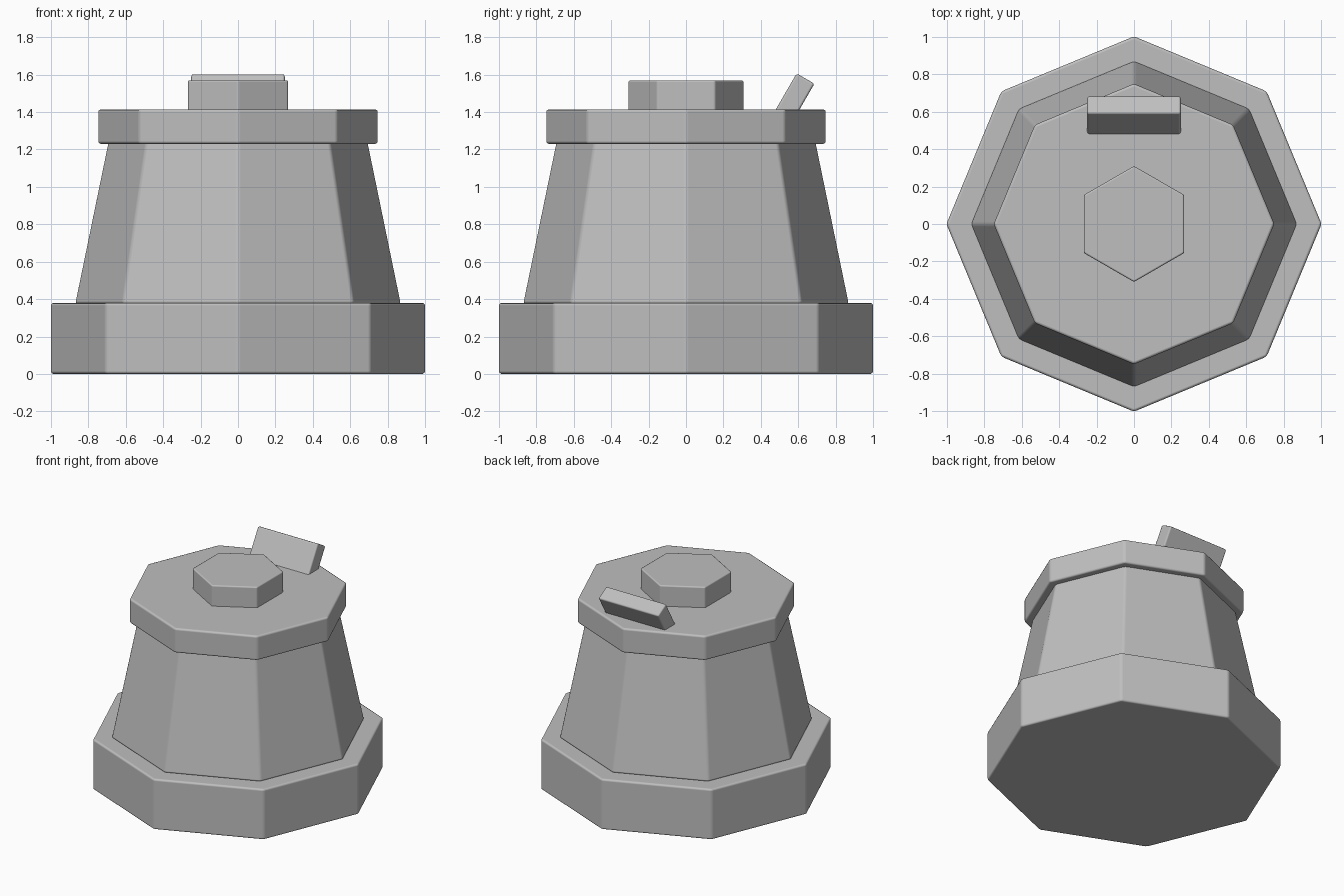
import bpy, math

if "Cube" in bpy.data.objects:
    bpy.data.objects.remove(bpy.data.objects["Cube"])

# one flat colour for the whole model
grey = bpy.data.materials.new("plain grey")
grey.diffuse_color = (0.52, 0.52, 0.52, 1)
grey.use_nodes = True
grey.node_tree.nodes["Principled BSDF"].inputs["Base Color"].default_value = grey.diffuse_color


def finish(name, bevel):
    """Name the active object, colour it and soften its edges."""
    ob = bpy.context.object
    ob.name = name
    ob.data.materials.append(grey)
    bpy.ops.object.transform_apply(location=False, rotation=True, scale=True)
    bpy.ops.object.shade_smooth()
    mod = ob.modifiers.new("soft edges", 'BEVEL')
    mod.width = bevel
    mod.segments = 2
    mod.limit_method = 'ANGLE'
    mod.angle_limit = math.radians(20)
    mod.harden_normals = True
    return ob


def prism(name, sides, r_low, r_high, z0, z1, bevel=0.015):
    """Upright prism or tapered prism with a corner on the y axis."""
    bpy.ops.mesh.primitive_cone_add(vertices=sides, radius1=r_low, radius2=r_high,
                                    depth=z1 - z0, location=(0, 0, (z0 + z1) / 2))
    return finish(name, bevel)


prism("base", 8, 1.003, 1.003, 0.0, 0.38)
prism("tapered_body", 8, 0.873, 0.693, 0.375, 1.25)
prism("cap", 8, 0.75, 0.75, 1.23, 1.415)
prism("hex_knob", 6, 0.31, 0.31, 1.38, 1.57, 0.01)

# tilted plate at the rear of the cap, leaning backwards
tilt = math.radians(30)
length = 0.30
top_y, top_z = 0.639, 1.579
bpy.ops.mesh.primitive_cube_add(size=1, location=(
    0, top_y - math.sin(tilt) * length / 2, top_z - math.cos(tilt) * length / 2))
plate = bpy.context.object
plate.scale = (0.5, 0.11, length)
plate.rotation_euler = (-tilt, 0, 0)
finish("tilted_plate", 0.012)
